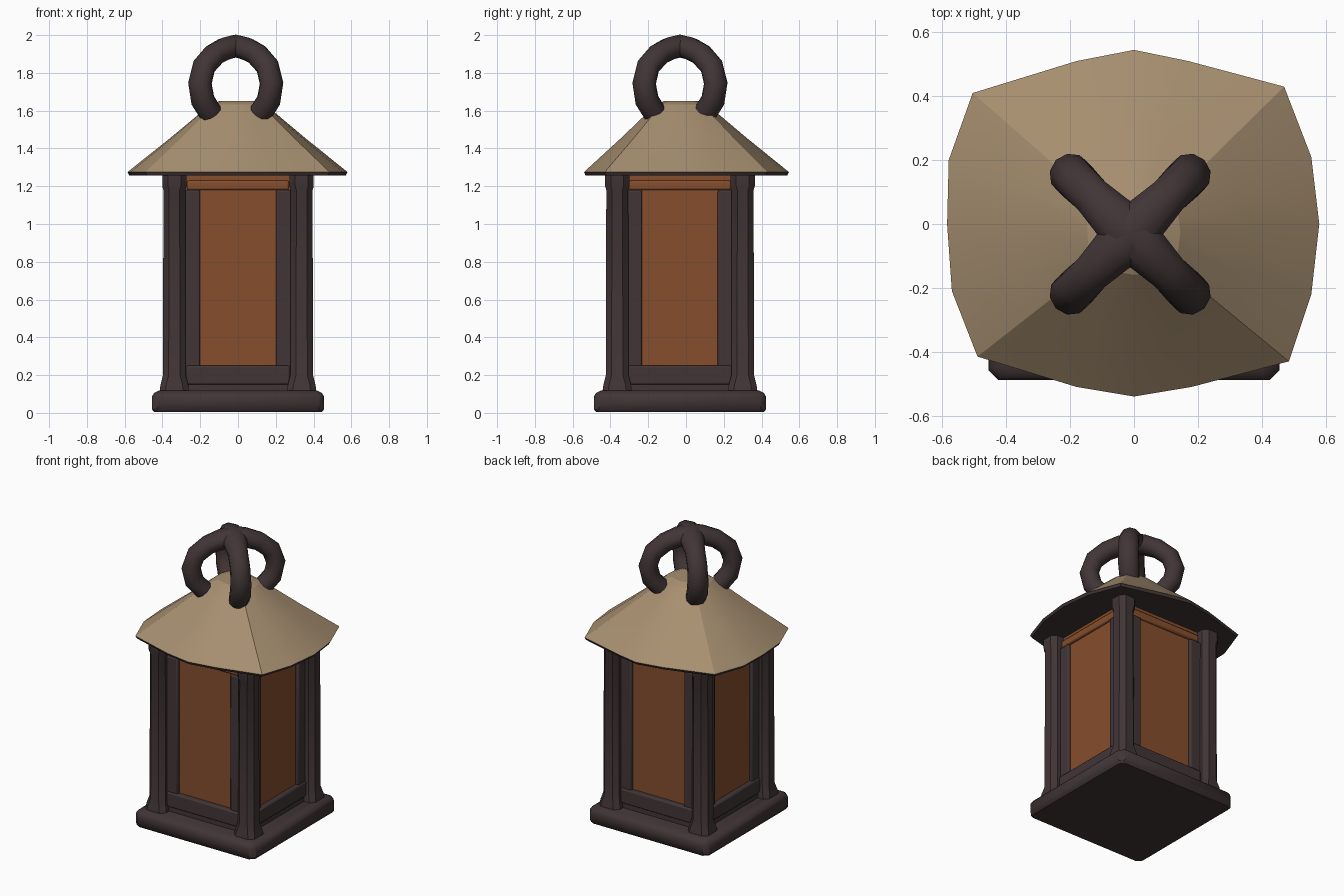
import bpy, bmesh, math
from mathutils import Matrix, Vector

if "Cube" in bpy.data.objects:
    bpy.data.objects.remove(bpy.data.objects["Cube"])

CY = -0.032  # body sits slightly towards the front


def material(name, rgb):
    m = bpy.data.materials.new(name)
    m.diffuse_color = (*rgb, 1)
    m.use_nodes = True
    m.node_tree.nodes["Principled BSDF"].inputs["Base Color"].default_value = m.diffuse_color
    return m


IRON = material("dark iron", (0.054, 0.036, 0.037))
TAN = material("tan roof", (0.385, 0.275, 0.163))
AMBER = material("amber glass", (0.238, 0.077, 0.026))


def finish(name, bm, mats, angle=30, bevel=0):
    bmesh.ops.recalc_face_normals(bm, faces=bm.faces[:])
    me = bpy.data.meshes.new(name)
    bm.to_mesh(me)
    bm.free()
    ob = bpy.data.objects.new(name, me)
    bpy.context.collection.objects.link(ob)
    for m in mats:
        me.materials.append(m)
    if bevel:
        b = ob.modifiers.new("bevel", 'BEVEL')
        b.width, b.segments = bevel, 2
    bpy.ops.object.select_all(action='DESELECT')
    bpy.context.view_layer.objects.active = ob
    ob.select_set(True)
    bpy.ops.object.shade_smooth_by_angle(angle=math.radians(angle))
    return ob


def loft(bm, rings):
    """Skin a stack of equal-length point loops and cap both ends."""
    loops = [[bm.verts.new(p) for p in r] for r in rings]
    n = len(loops[0])
    for a, b in zip(loops, loops[1:]):
        for i in range(n):
            bm.faces.new((a[i], a[(i + 1) % n], b[(i + 1) % n], b[i]))
    bm.faces.new(loops[0][::-1])
    bm.faces.new(loops[-1])


def square(cx, cy, h, z, c):
    """Square loop of half-size h with corners chamfered by c."""
    k = h - c
    return [(cx + x, cy + y, z) for x, y in
            ((k, -h), (h, -k), (h, k), (k, h), (-k, h), (-h, k), (-h, -k), (-k, -h))]


def box(name, x, y, z, mat, bevel=0.0, rot=0.0):
    """Box from (min, max) ranges, turned about the body axis."""
    bm = bmesh.new()
    loft(bm, [[(x[0], y[0], k), (x[1], y[0], k), (x[1], y[1], k), (x[0], y[1], k)] for k in z])
    bm.transform(Matrix.Translation((0, CY, 0)) @ Matrix.Rotation(rot, 4, 'Z'))
    return finish(name, bm, [mat], bevel=bevel)


# Base slab
bm = bmesh.new()
loft(bm, [square(0, CY, h, z, 0.03) for z, h in
          ((0.005, 0.445), (0.02, 0.456), (0.085, 0.456), (0.105, 0.445), (0.118, 0.42))])
finish("base", bm, [IRON], 40)

# Corner posts with flared foot and cap
for sx in (-1, 1):
    for sy in (-1, 1):
        bm = bmesh.new()
        loft(bm, [square(sx * 0.337, CY + sy * 0.332, h, z, 0.03) for z, h in
                  ((0.10, 0.08), (0.15, 0.073), (0.20, 0.06), (1.18, 0.058),
                   (1.20, 0.064), (1.265, 0.064))])
        finish("corner_post", bm, [IRON], 35)

# Sill and the glowing glass core
box("sill", (-0.345, 0.345), (-0.345, 0.345), (0.10, 0.18), IRON)
box("glass", (-0.32, 0.32), (-0.32, 0.32), (0.18, 1.265), AMBER)

# Window frames, one per side, set back between the posts
for i in range(4):
    r = i * math.pi / 2
    for s in (-1, 1):
        box("window_stile", sorted((s * 0.2, s * 0.29)), (-0.342, -0.30), (0.15, 1.18),
            IRON, 0.01, r)
    box("window_bottom_rail", (-0.275, 0.275), (-0.354, -0.30), (0.15, 0.25), IRON, 0.01, r)
    box("window_top_rail", (-0.27, 0.27), (-0.338, -0.30), (1.18, 1.23), AMBER, 0.01, r)

# Roof: bowed square eave rising to a small flat top, dark underneath
eave = [(0, -0.54), (0.18, -0.51), (0.485, -0.43), (0.555, -0.22),
        (0.58, 0), (0.555, 0.21), (0.47, 0.43), (0.17, 0.51),
        (0, 0.545), (-0.18, 0.51), (-0.505, 0.41), (-0.58, 0.2),
        (-0.585, 0), (-0.57, -0.21), (-0.49, -0.415), (-0.18, -0.51)]


def eave_ring(s, z):
    return [(x * s, y * s + CY * (1 - s), z) for x, y in eave]


bm = bmesh.new()
loft(bm, [eave_ring(s, z) for s, z in
          ((0.985, 1.258), (1.0, 1.275), (0.62, 1.452), (0.25, 1.632), (0.17, 1.65))])
for f in bm.faces:
    f.material_index = 1 if f.calc_center_median().z < 1.27 else 0
finish("roof", bm, [TAN, IRON], 18)

# Carrying handle: two crossed arches on the diagonals, widening where they meet
half = [(0.19, 1.59, 0.064), (0.247, 1.655, 0.068), (0.268, 1.745, 0.066),
        (0.237, 1.835, 0.064), (0.16, 1.897, 0.064), (0.075, 1.929, 0.076)]
path = half + [(0, 1.942, 0.092)] + [(-r, z, w) for r, z, w in reversed(half)]
SIDES = 10
for k in (1, 3):
    d = Vector((math.cos(k * math.pi / 4), math.sin(k * math.pi / 4), 0))
    side = Vector((-d.y, d.x, 0))
    pts = [Vector((-0.012, CY, z)) + d * r for r, z, w in path]
    rings = []
    for i, p in enumerate(pts):
        t = (pts[min(i + 1, len(pts) - 1)] - pts[max(i - 1, 0)]).normalized()
        u = t.cross(side)
        rings.append([p + path[i][2] * math.cos(a) * side + 0.061 * math.sin(a) * u
                      for a in (2 * math.pi * (j + 0.5) / SIDES for j in range(SIDES))])
    bm = bmesh.new()
    loft(bm, rings)
    finish("handle_arch", bm, [IRON], 50)
